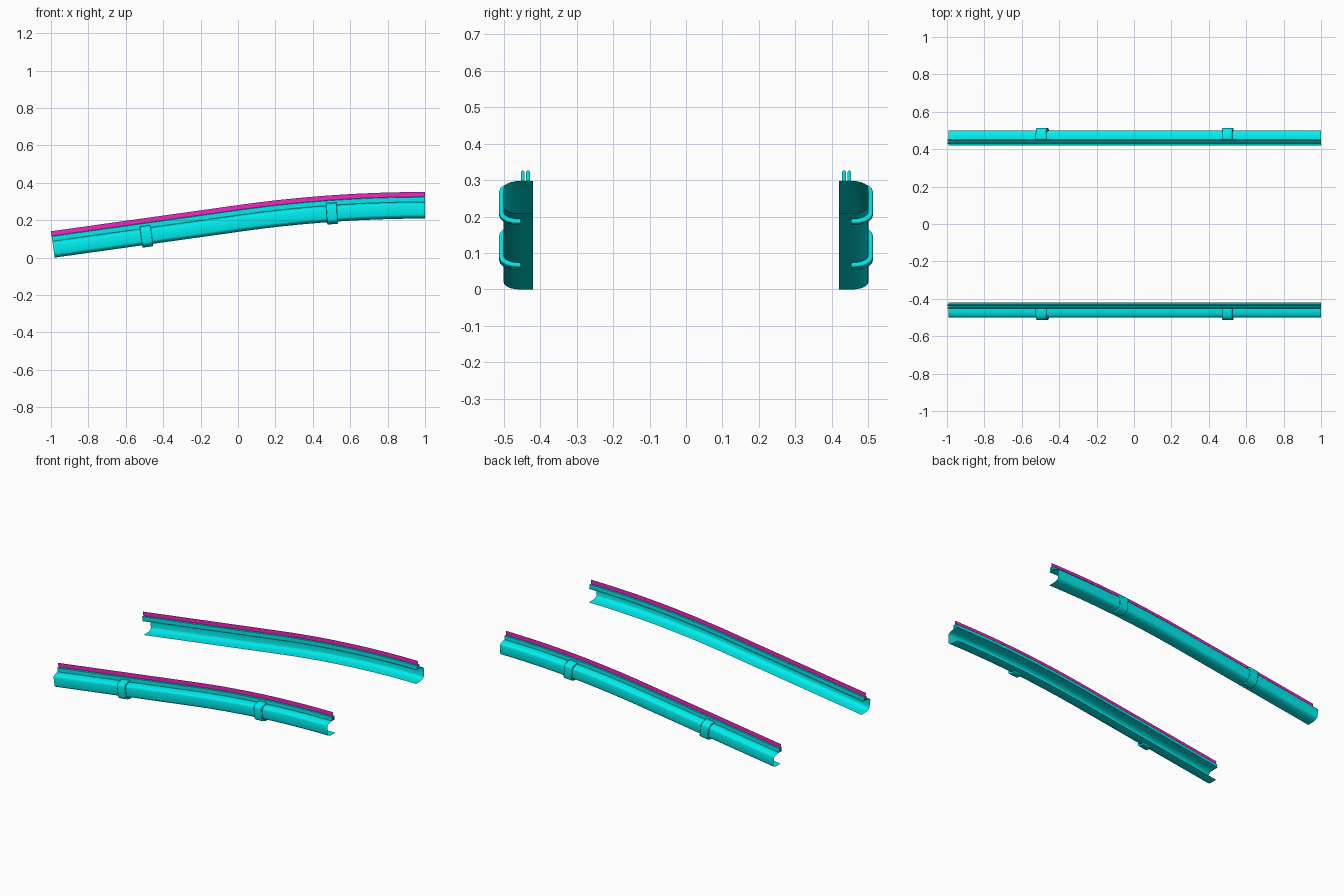
import bpy, bmesh, math
from mathutils import Vector

if "Cube" in bpy.data.objects:
    bpy.data.objects.remove(bpy.data.objects["Cube"])

SLOPE = 0.14   # straight climb up to x = 0, then easing to level at x = 1


def material(name, color):
    m = bpy.data.materials.new(name)
    m.diffuse_color = color
    m.use_nodes = True
    m.node_tree.nodes["Principled BSDF"].inputs["Base Color"].default_value = m.diffuse_color
    return m


TEAL = material("teal", (0.0, 0.85, 0.85, 1))
MAGENTA = material("magenta", (0.85, 0.02, 0.55, 1))


def path_point(x, depth):
    """Point at a given depth, measured square to the top edge of the rail."""
    e = max(x, 0)
    z = 0.2806 + SLOPE * x - 0.5 * SLOPE * e * e
    normal = Vector((-(SLOPE - SLOPE * e), 1)).normalized()
    return x - normal.x * depth, z - normal.y * depth


def c_profile(y_in, grow=0.0, segs=5):
    """C section opening inward as (y, depth) points, grown outward by grow."""
    y_out, top, bottom = 0.5 + grow, 0.053 - grow, 0.142 + grow
    ry, rd = 0.044 + grow * 0.5, 0.02 + grow * 0.5
    pts = [(y_in, top)]
    for i in range(segs + 1):
        a = math.pi / 2 * i / segs
        pts.append((y_out - ry + ry * math.sin(a), top + rd - rd * math.cos(a)))
    for i in range(segs + 1):
        a = math.pi / 2 * i / segs
        pts.append((y_out - ry + ry * math.cos(a), bottom - rd + rd * math.sin(a)))
    pts.append((y_in, bottom))
    return pts


def sweep(name, profile, xs, mat, closed=False, bevel=0.0):
    """Sweep a section along the rail path and mirror it to the other side."""
    bm = bmesh.new()
    rings = []
    for x in xs:
        ring = []
        for y, d in profile:
            px, pz = path_point(x, d)
            ring.append(bm.verts.new((px, -y, pz)))
        rings.append(ring)
    n = len(profile)
    for a, b in zip(rings, rings[1:]):
        for i in range(n if closed else n - 1):
            j = (i + 1) % n
            bm.faces.new((a[i], a[j], b[j], b[i]))
    if closed:
        bm.faces.new(rings[0])
        bm.faces.new(rings[-1])
        bmesh.ops.recalc_face_normals(bm, faces=bm.faces)
    mesh = bpy.data.meshes.new(name)
    bm.to_mesh(mesh)
    bm.free()
    mesh.materials.append(mat)
    ob = bpy.data.objects.new(name, mesh)
    bpy.context.collection.objects.link(ob)
    bpy.ops.object.select_all(action='DESELECT')
    bpy.context.view_layer.objects.active = ob
    ob.select_set(True)
    bpy.ops.object.shade_smooth_by_angle(angle=math.radians(30))
    if bevel:
        mod = ob.modifiers.new("bevel", 'BEVEL')
        mod.width = bevel
        mod.segments = 2
        mod.limit_method = 'ANGLE'
        mod.angle_limit = math.radians(50)
    mir = ob.modifiers.new("mirror", 'MIRROR')
    mir.use_axis = (False, True, False)
    mir.use_mirror_merge = False
    return ob


xs = [-1 + 2 * i / 32 for i in range(33)]

# channel bodies
sweep("rail_channel", c_profile(0.42), xs, TEAL)

# twin lips on top that grip the strip
for name, y in (("inner_lip", 0.428), ("outer_lip", 0.4425)):
    w, top, base, c = 0.0105, 0.025, 0.053, 0.003
    lip = [(y, base), (y, top + c), (y + c, top), (y + w - c, top),
           (y + w, top + c), (y + w, base)]
    sweep(name, lip, xs, TEAL, closed=True)

# thin coloured strip standing between the lips
sweep("edge_strip", [(0.4405, 0.0), (0.4405, 0.05)], xs, MAGENTA)

# clamp straps wrapped round the outside of each channel
strap = c_profile(0.452, 0.0125) + c_profile(0.452)[::-1]
for name, cx in (("lower_strap", -0.503), ("upper_strap", 0.495)):
    sweep(name, strap, [cx - 0.029, cx, cx + 0.029], TEAL, closed=True, bevel=0.004)
